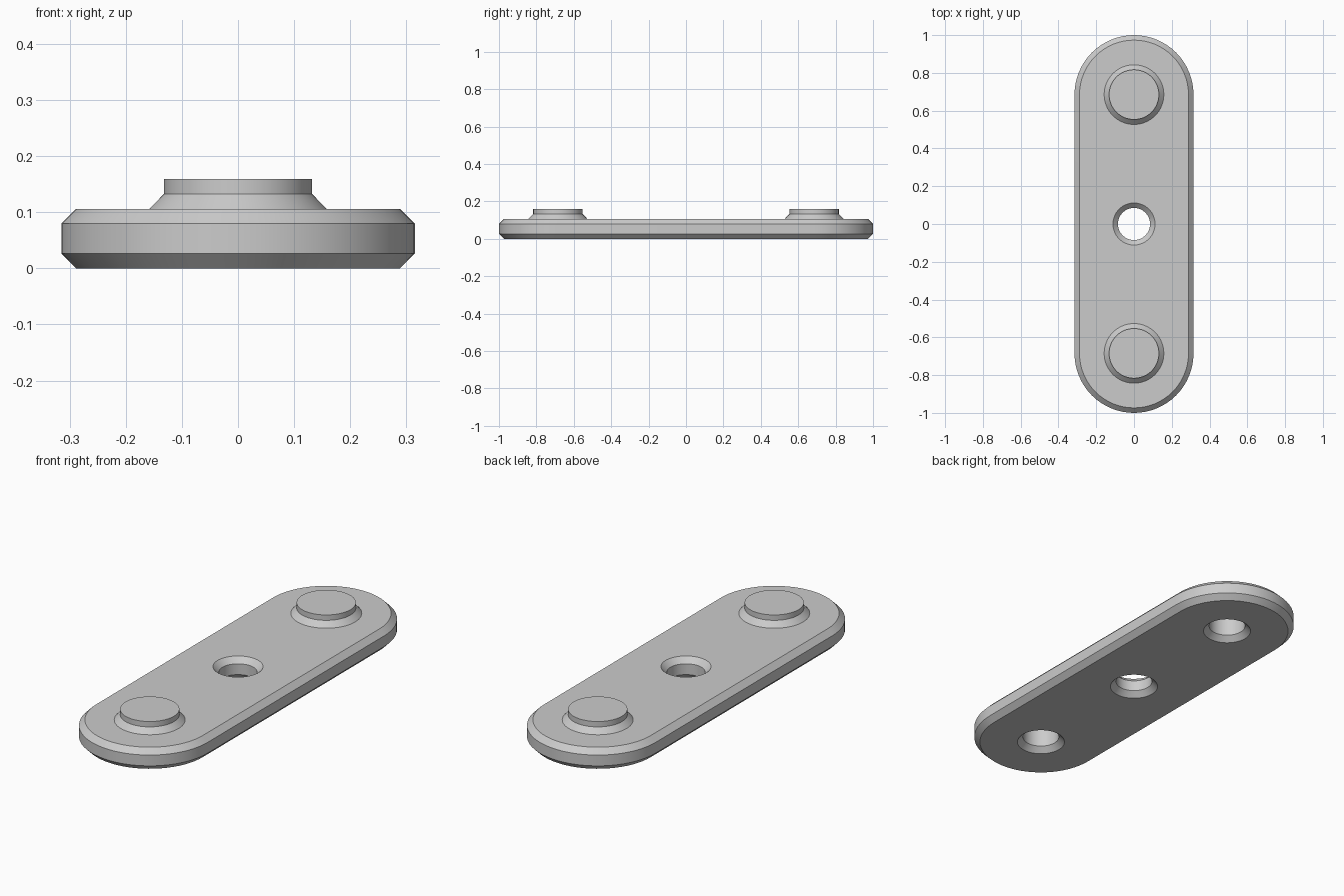
import bpy, bmesh, math

if "Cube" in bpy.data.objects:
    bpy.data.objects.remove(bpy.data.objects["Cube"])

SEG = 64                      # sides of a full circle
END = 0.685                   # distance of the end holes from the middle
R_PLATE, R_HOLE = 0.315, 0.085
CH, H, H_BOSS = 0.0265, 0.106, 0.159

grey = bpy.data.materials.new("grey")
grey.diffuse_color = (0.6, 0.6, 0.6, 1)
grey.use_nodes = True
grey.node_tree.nodes["Principled BSDF"].inputs["Base Color"].default_value = grey.diffuse_color

bm = bmesh.new()


def ring(r, z, cy=0.0, stretch=0.0):
    """Circle of edges; stretch pulls its halves apart along y."""
    pts = []
    for half in (0, 1):
        n = SEG // 2
        for i in range(n + (1 if stretch else 0)):
            a = math.pi * (half + i / n)
            y = cy + r * math.sin(a) + (-stretch if half else stretch)
            pts.append(bm.verts.new((r * math.cos(a), y, z)))
    return [bm.edges.new((p, q)) for p, q in zip(pts, pts[1:] + pts[:1])]


def loft(rings):
    for a, b in zip(rings, rings[1:]):
        bmesh.ops.bridge_loops(bm, edges=a + b)
    return rings[0], rings[-1]


def cap(loops):
    bmesh.ops.triangle_fill(bm, edges=[e for l in loops for e in l],
                            use_beauty=True)


# Rounded plate rim, chamfered at both edges
low, high = loft([ring(r, z, 0, END) for r, z in (
    (R_PLATE - CH, 0), (R_PLATE, CH), (R_PLATE, H - CH), (R_PLATE - CH, H))])
bottom, top = [low], [high]

# Middle hole, countersunk from both sides
low, high = loft([ring(r, z) for r, z in (
    (R_HOLE + CH, 0), (R_HOLE, CH), (R_HOLE, H - CH), (R_HOLE + CH, H))])
bottom.append(low)
top.append(high)

# End holes running up through raised, flared bosses
for cy in (-END, END):
    low, high = loft([ring(r, z, cy) for r, z in (
        (R_HOLE + CH, 0), (R_HOLE, CH), (R_HOLE, H_BOSS),
        (0.132, H_BOSS), (0.132, H + CH), (0.158, H))])
    bottom.append(low)
    top.append(high)

# Flat faces of the plate
cap(bottom)
cap(top)
bmesh.ops.recalc_face_normals(bm, faces=bm.faces)

mesh = bpy.data.meshes.new("connecting_plate")
bm.to_mesh(mesh)
bm.free()
mesh.materials.append(grey)
plate = bpy.data.objects.new("connecting_plate", mesh)
bpy.context.collection.objects.link(plate)
bpy.context.view_layer.objects.active = plate
plate.select_set(True)
bpy.ops.object.shade_smooth_by_angle(angle=math.radians(30))
